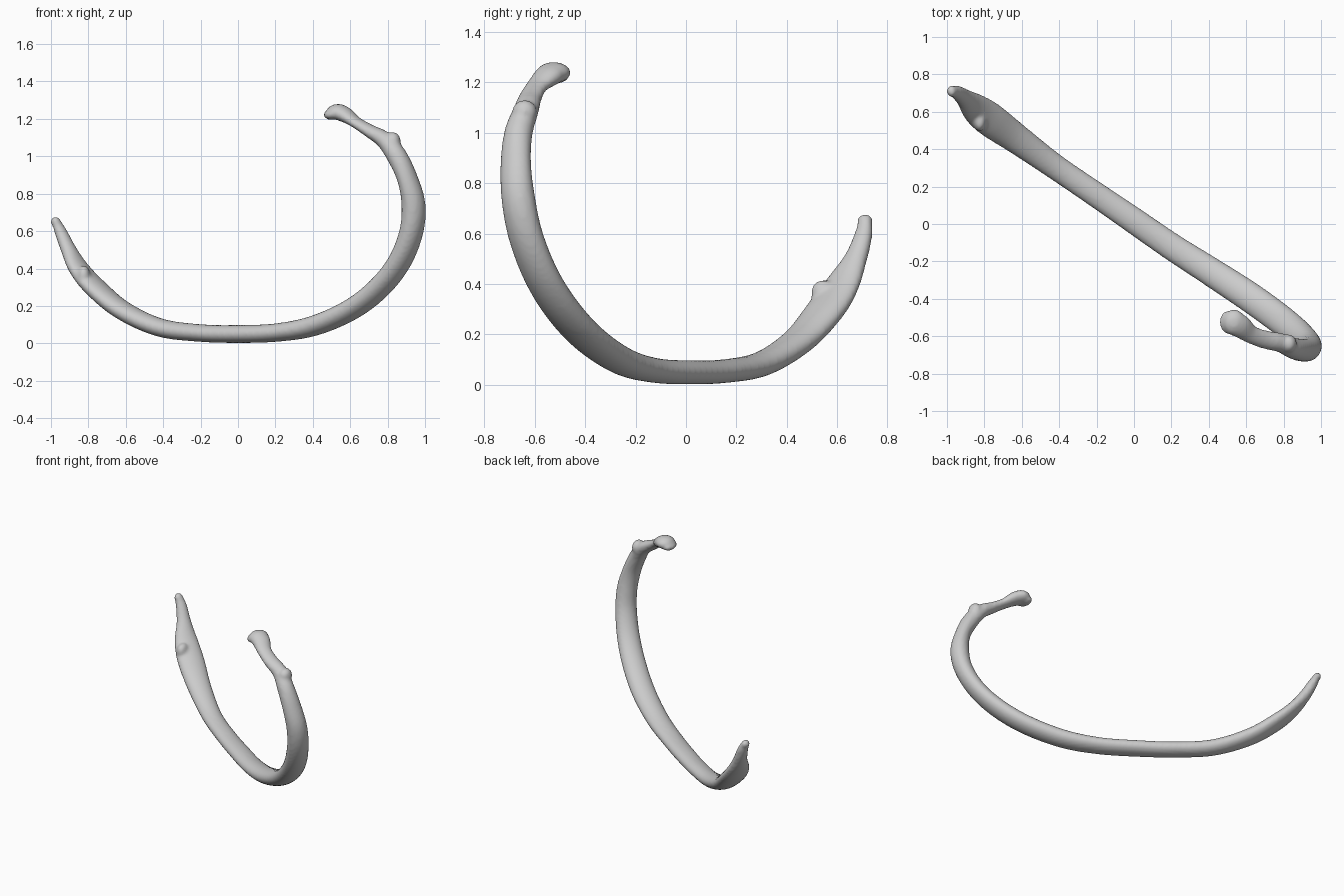
import bpy, bmesh, math
from mathutils import Vector

# Centre line stations: x, y, z, half thickness (radial), half width (across the curve plane)
STATIONS = [
    (-0.975, 0.710, 0.655, 0.022, 0.028),
    (-0.945, 0.702, 0.590, 0.032, 0.038),
    (-0.905, 0.672, 0.500, 0.038, 0.050),
    (-0.850, 0.620, 0.400, 0.042, 0.080),
    (-0.765, 0.555, 0.300, 0.048, 0.092),
    (-0.620, 0.450, 0.178, 0.050, 0.080),
    (-0.420, 0.305, 0.085, 0.049, 0.068),
    (-0.200, 0.155, 0.055, 0.047, 0.068),
    (0.000, 0.018, 0.050, 0.048, 0.071),
    (0.200, -0.120, 0.057, 0.049, 0.073),
    (0.400, -0.248, 0.092, 0.054, 0.077),
    (0.600, -0.378, 0.178, 0.056, 0.081),
    (0.750, -0.485, 0.292, 0.057, 0.081),
    (0.860, -0.572, 0.430, 0.057, 0.078),
    (0.925, -0.635, 0.590, 0.060, 0.073),
    (0.938, -0.665, 0.740, 0.062, 0.069),
    (0.906, -0.675, 0.880, 0.052, 0.064),
    (0.850, -0.664, 1.000, 0.054, 0.057),
    (0.785, -0.635, 1.085, 0.046, 0.052),
    (0.700, -0.618, 1.138, 0.034, 0.050),
    (0.625, -0.590, 1.185, 0.030, 0.050),
    (0.565, -0.545, 1.226, 0.042, 0.064),
    (0.515, -0.525, 1.238, 0.038, 0.062),
]
SIDES, STEPS = 24, 6
ACROSS = Vector((0.56, 0.83, 0)).normalized()


def catmull(p0, p1, p2, p3, t):
    return [0.5 * (2*b + (c-a)*t + (2*a - 5*b + 4*c - d)*t*t + (3*b - a - 3*c + d)*t**3)
            for a, b, c, d in zip(p0, p1, p2, p3)]


def sample_path():
    pts, last = [], len(STATIONS) - 1
    for i in range(last):
        ctrl = [STATIONS[min(max(i + k, 0), last)] for k in (-1, 0, 1, 2)]
        pts += [catmull(*ctrl, s / STEPS) for s in range(STEPS)]
    return pts + [list(STATIONS[-1])]


bm = bmesh.new()

# Curved shaft: elliptical rings swept along the centre line
path = sample_path()
rings = []
for i, p in enumerate(path):
    a, b = path[max(i - 1, 0)], path[min(i + 1, len(path) - 1)]
    tangent = (Vector(b[:3]) - Vector(a[:3])).normalized()
    wide = (ACROSS - tangent * ACROSS.dot(tangent)).normalized()
    thin = tangent.cross(wide)
    ring = []
    for k in range(SIDES):
        ang = 2 * math.pi * k / SIDES
        ring.append(bm.verts.new(Vector(p[:3]) + wide * p[4] * math.cos(ang)
                                 + thin * p[3] * math.sin(ang)))
    rings.append(ring)
for r, s in zip(rings, rings[1:]):
    for k in range(SIDES):
        n = (k + 1) % SIDES
        bm.faces.new((r[k], r[n], s[n], s[k]))
bm.faces.new(rings[0][::-1])
bm.faces.new(rings[-1])


# Rounded ends and knobs
def knob(centre, radii):
    made = bmesh.ops.create_uvsphere(bm, u_segments=24, v_segments=16, radius=1)["verts"]
    bmesh.ops.scale(bm, vec=radii, verts=made)
    bmesh.ops.translate(bm, vec=centre, verts=made)


knob((-0.975, 0.710, 0.650), (0.027, 0.031, 0.027))   # tip
knob((-0.825, 0.545, 0.365), (0.035, 0.050, 0.052))   # step near the tip
knob((0.828, -0.640, 1.080), (0.042, 0.050, 0.050))   # tubercle
knob((0.535, -0.525, 1.238), (0.062, 0.068, 0.042))   # head
knob((0.500, -0.525, 1.222), (0.042, 0.062, 0.028))   # head facet
bmesh.ops.recalc_face_normals(bm, faces=bm.faces)

mesh = bpy.data.meshes.new("rib_bone")
bm.to_mesh(mesh)
bm.free()
rib = bpy.data.objects.new("rib_bone", mesh)
bpy.context.collection.objects.link(rib)

# Fuse everything into one smooth surface
remesh = rib.modifiers.new("fuse", 'REMESH')
remesh.mode = 'VOXEL'
remesh.voxel_size = 0.011
remesh.use_smooth_shade = True
smooth = rib.modifiers.new("soften", 'SMOOTH')
smooth.factor = 0.5
smooth.iterations = 5
